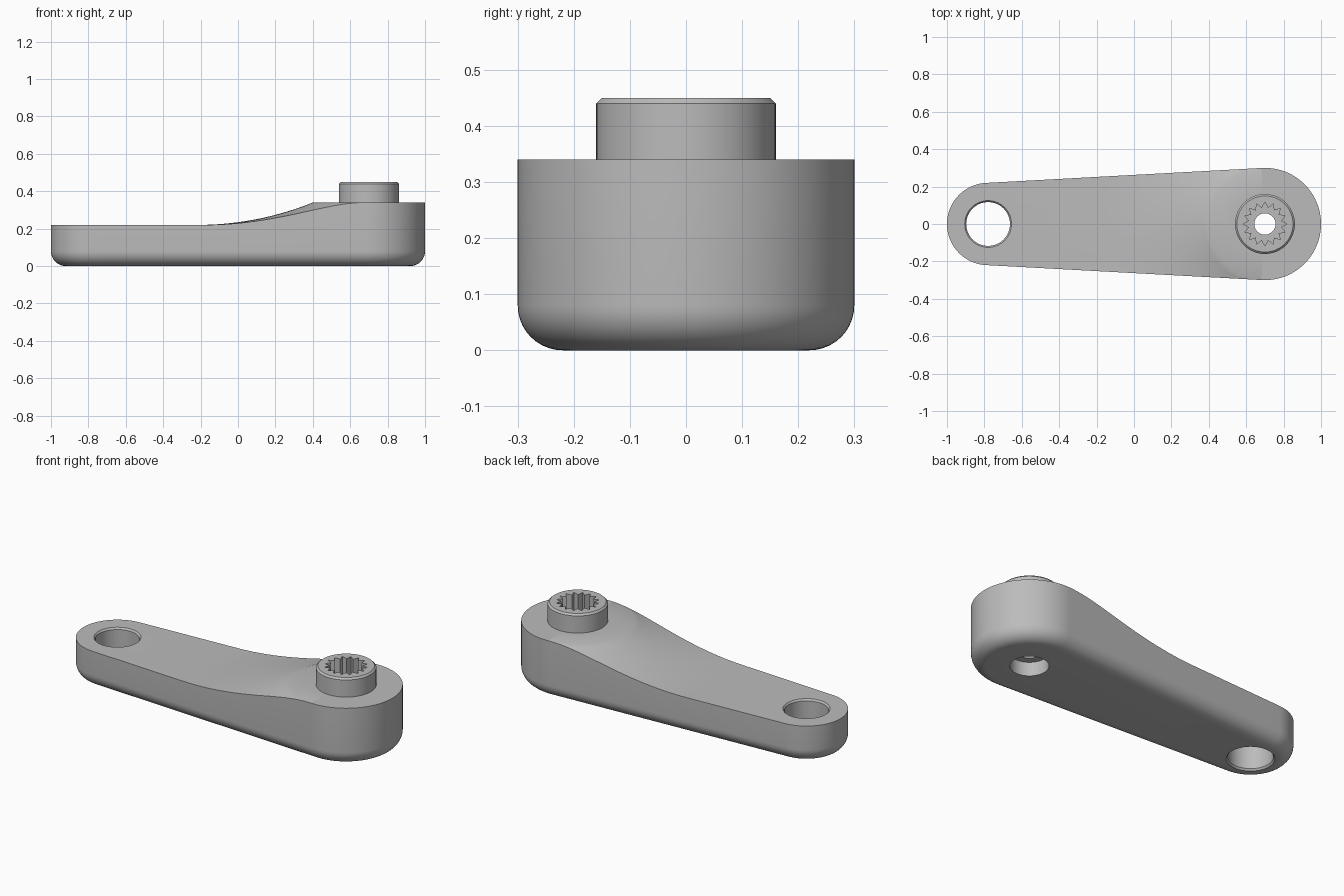
import bpy, bmesh
from math import sin, cos, pi, acos, hypot, atan2

if "Cube" in bpy.data.objects:
    bpy.data.objects.remove(bpy.data.objects["Cube"])

HUB_X, HUB_R = 0.70, 0.30      # thick end
TIP_X, TIP_R = -0.78, 0.22     # thin end
LOW, HIGH = 0.22, 0.34         # top heights
RAMP_END = 0.92                # hub distance where the ramp meets the flat
FILLET = 0.08

grey = bpy.data.materials.new("plain grey")
grey.use_nodes = True
grey.diffuse_color = (0.5, 0.5, 0.5, 1)
grey.node_tree.nodes["Principled BSDF"].inputs["Base Color"].default_value = (0.5, 0.5, 0.5, 1)


def skin(name, rings):
    """Closed solid skinned through rings of equal point count, bottom to top."""
    bm = bmesh.new()
    loops = [[bm.verts.new(p) for p in ring] for ring in rings]
    n = len(loops[0])
    for a, b in zip(loops, loops[1:]):
        for i in range(n):
            j = (i + 1) % n
            bm.faces.new((a[i], a[j], b[j], b[i]))
    bm.faces.new(loops[0][::-1])
    bm.faces.new(loops[-1])
    bmesh.ops.remove_doubles(bm, verts=bm.verts, dist=1e-5)
    bmesh.ops.recalc_face_normals(bm, faces=bm.faces)
    mesh = bpy.data.meshes.new(name)
    bm.to_mesh(mesh)
    bm.free()
    mesh.materials.append(grey)
    obj = bpy.data.objects.new(name, mesh)
    bpy.context.collection.objects.link(obj)
    return obj


def circle(x, z, radius, n=64, inner=None):
    """Ring of points; with an inner radius every other point steps in."""
    return [(x + r * cos(2 * pi * i / n), r * sin(2 * pi * i / n), z)
            for i in range(n)
            for r in [inner if inner and i % 2 else radius]]


def top_height(r):
    """Concave arc rising towards the hub axis."""
    if r >= RAMP_END:
        return LOW
    run, rise = RAMP_END - HUB_R, HIGH - LOW
    arc = (run * run + rise * rise) / (2 * rise)
    step = min(RAMP_END - r, run)
    return LOW + arc - (arc * arc - step * step) ** 0.5


# Tapered outline as (centre x, radius, direction): two arcs joined by tangents
span = HUB_X - TIP_X
tangent = acos((TIP_R - HUB_R) / span)
ARC, SIDE = 48, 32
hub_arc = [(HUB_X, HUB_R, tangent * (2 * i / ARC - 1)) for i in range(ARC + 1)]
side = [(HUB_X - span * t * t, HUB_R + (TIP_R - HUB_R) * t * t, tangent)
        for t in (i / SIDE for i in range(1, SIDE))]
tip_arc = [(TIP_X, TIP_R, tangent + 2 * (pi - tangent) * i / ARC) for i in range(ARC + 1)]
other_side = [(x, r, -a) for x, r, a in reversed(side)]
outline = hub_arc + side + tip_arc + other_side


def inset(amount):
    return [(x + (r - amount) * cos(a), (r - amount) * sin(a)) for x, r, a in outline]


# Rounded underside, then the wall
rings = []
for i in range(11):
    a = pi / 2 * i / 10
    rings.append([(x, y, FILLET * (1 - sin(a))) for x, y in inset(FILLET * (1 - cos(a)))])
rings.reverse()
rings = [[p for p in ring] for ring in rings]
edge = inset(0)
polar = [(hypot(x - HUB_X, y), atan2(y, x - HUB_X)) for x, y in edge]
rings.append([(x, y, top_height(r)) for (x, y), (r, a) in zip(edge, polar)])


def hub_ring(limit, z=None):
    ring = []
    for r, a in polar:
        d = min(r, limit)
        ring.append((HUB_X + d * cos(a), d * sin(a), top_height(d) if z is None else z))
    return ring


# Swept top, concentric with the hub, then the raised collar
STEPS = 24
rings += [hub_ring(RAMP_END + (HUB_R - RAMP_END) * i / STEPS) for i in range(STEPS + 1)]
rings += [hub_ring(r, z) for r, z in ((0.16, HIGH), (0.16, 0.44), (0.15, 0.45))]
arm = skin("lever_arm", rings)

# Cutters: chamfered pin hole, stepped screw bore, toothed socket
pin_hole = skin("pin_hole_cutter", [circle(TIP_X, z, r) for r, z in (
    (0.133, -0.01), (0.117, 0.01), (0.117, LOW - 0.01), (0.133, LOW + 0.01))])
bore = skin("screw_bore_cutter", [circle(HUB_X, z, r) for r, z in (
    (0.1, -0.01), (0.1, 0.08), (0.057, 0.08), (0.057, 0.3))])
socket = skin("toothed_socket_cutter", [circle(HUB_X, z, 0.117, 32, 0.087)
                                        for z in (0.22, 0.47)])

bpy.ops.object.select_all(action="DESELECT")
bpy.context.view_layer.objects.active = arm
arm.select_set(True)
for cutter in (pin_hole, bore, socket):
    cutter.hide_render = True
    mod = arm.modifiers.new(cutter.name, "BOOLEAN")
    mod.operation = "DIFFERENCE"
    mod.solver = "EXACT"
    mod.object = cutter
    bpy.ops.object.modifier_apply(modifier=mod.name)
    bpy.data.objects.remove(cutter)

bpy.ops.object.shade_smooth_by_angle(angle=pi / 6)
